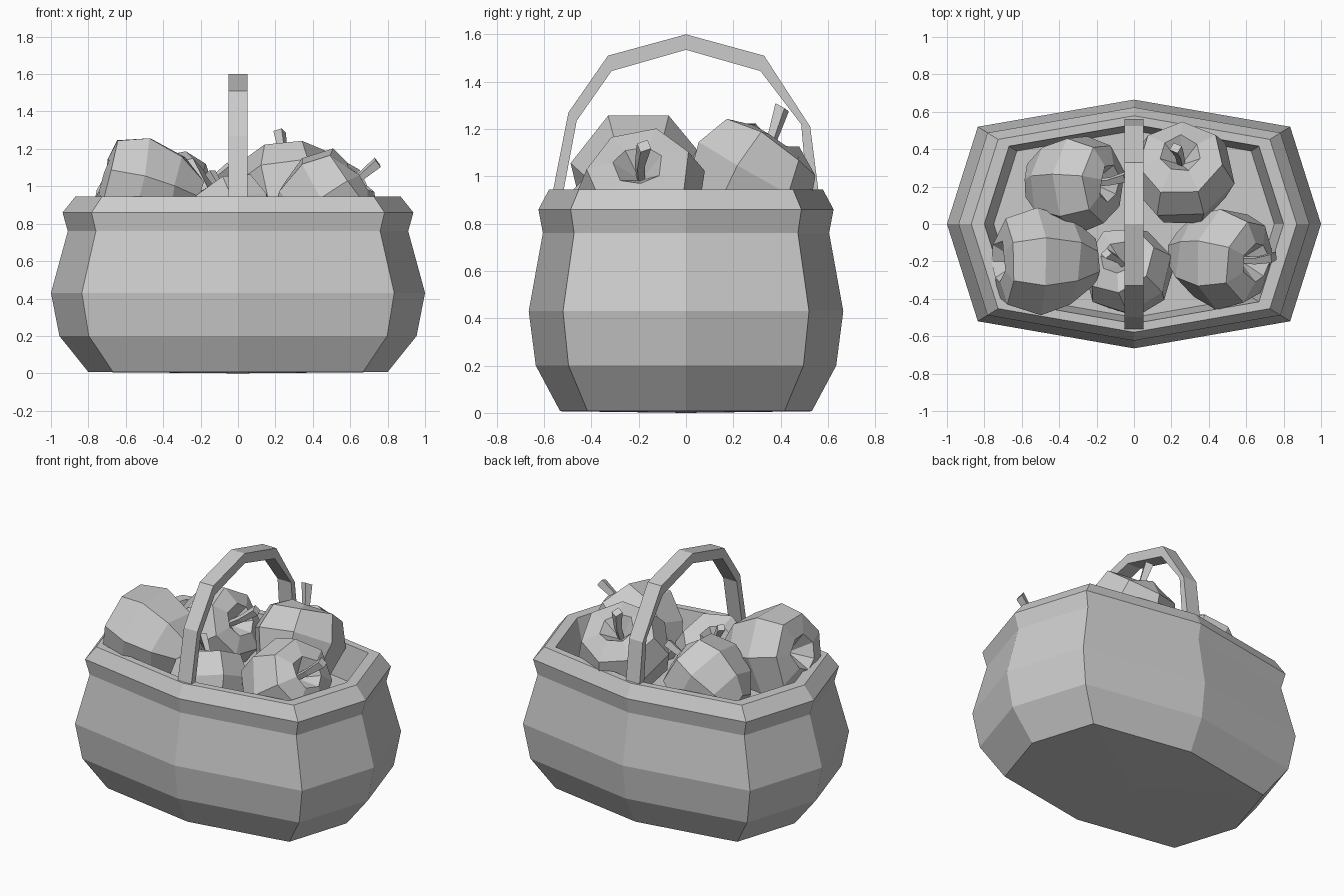
import bpy, bmesh, math, random
from mathutils import Vector, Matrix

if "Cube" in bpy.data.objects:
    bpy.data.objects.remove(bpy.data.objects["Cube"])

random.seed(4)


def finish(name, bm):
    bmesh.ops.recalc_face_normals(bm, faces=bm.faces)
    me = bpy.data.meshes.new(name)
    bm.to_mesh(me)
    bm.free()
    ob = bpy.data.objects.new(name, me)
    bpy.context.collection.objects.link(ob)
    return ob


def loft(bm, rings):
    """Join equal-length rings of points with quads; returns the vertex rings."""
    vr = [[bm.verts.new(p) for p in r] for r in rings]
    n = len(vr[0])
    for a, b in zip(vr, vr[1:]):
        for i in range(n):
            j = (i + 1) % n
            bm.faces.new((a[i], a[j], b[j], b[i]))
    return vr


def cap(bm, ring, tip):
    """Close a ring with a fan to a centre point."""
    c = bm.verts.new(tip)
    for i in range(len(ring)):
        bm.faces.new((ring[i], ring[(i + 1) % len(ring)], c))


# Basket body: eight-sided plan swept through outer profile, rim and inside
plan = [(1, 0), (.835, .52), (0, .665), (-.835, .52),
        (-1, 0), (-.835, -.52), (0, -.665), (.835, -.52)]
profile = [(.80, .007), (.955, .20), (1, .43), (.91, .76), (.938, .86),
           (.87, .945), (.80, .945), (.75, .72)]
bm = bmesh.new()
rings = loft(bm, [[(x * s, y * s, z) for x, y in plan] for s, z in profile])
cap(bm, rings[0], (0, 0, 0))
cap(bm, rings[-1], (0, 0, .72))
finish("basket", bm)

# Handle: flat strap arching over the middle
outer = [(-.57, .90), (-.497, 1.27), (-.33, 1.51), (0, 1.60),
         (.33, 1.51), (.525, 1.21), (.565, .90)]
inner = [(-.525, .90), (-.462, 1.235), (-.315, 1.445), (0, 1.535),
         (.315, 1.445), (.487, 1.22), (.515, .90)]
bm = bmesh.new()
rings = loft(bm, [[(-.05, *o), (.05, *o), (.05, *i), (-.05, *i)]
                  for o, i in zip(outer, inner)])
bm.faces.new(rings[0])
bm.faces.new(rings[-1])
finish("handle", bm)


# Apples: seven-sided lathe with a dimple, tilted along an axis
apple_profile = [(.42, -.90), (.80, -.48), (1, .15), (.80, .72), (.38, .85)]


def apple(name, centre, axis, r, spin, stem=True):
    rot = Vector(axis).to_track_quat('Z', 'Y').to_matrix().to_4x4()
    mat = Matrix.Translation(centre) @ rot @ Matrix.Rotation(spin, 4, 'Z')
    bm = bmesh.new()
    rings = loft(bm, [[Vector((q * math.cos(t), q * math.sin(t),
                               h + random.uniform(-.06, .06)))
                       for t in [2 * math.pi * k / 7 for k in range(7)]]
                      for q, h in apple_profile])
    cap(bm, rings[0], (0, 0, -.78))
    cap(bm, rings[-1], (0, 0, .45))
    bmesh.ops.transform(bm, matrix=mat @ Matrix.Scale(r, 4), verts=bm.verts)
    finish(name, bm)
    if stem:
        # Four-sided stem, slightly bent and thicker at the tip
        bm = bmesh.new()
        path = [(0, .42, .05), (.03, .85, .06), (.14, 1.28, .085)]
        rings = loft(bm, [[(x + w * a, w * b, z) for a, b in
                           ((-1, -1), (1, -1), (1, 1), (-1, 1))]
                          for x, z, w in path])
        bm.faces.new(rings[0])
        bm.faces.new(rings[-1])
        bmesh.ops.transform(bm, matrix=mat @ Matrix.Scale(r, 4), verts=bm.verts)
        finish(name + "_stem", bm)


apple("apple_left", (-.48, -.20, .985), (-1, 0, .25), .295, .22, False)
apple("apple_back_left", (-.33, .22, .91), (.85, .0, .5), .27, .5)
apple("apple_back_right", (.26, .25, .955), (-.05, .5, .85), .29, 1.0)
apple("apple_right", (.46, -.18, .91), (.85, -.1, .6), .28, .4)
apple("apple_front", (-.02, -.27, .80), (-.3, .4, .8), .25, .1)
